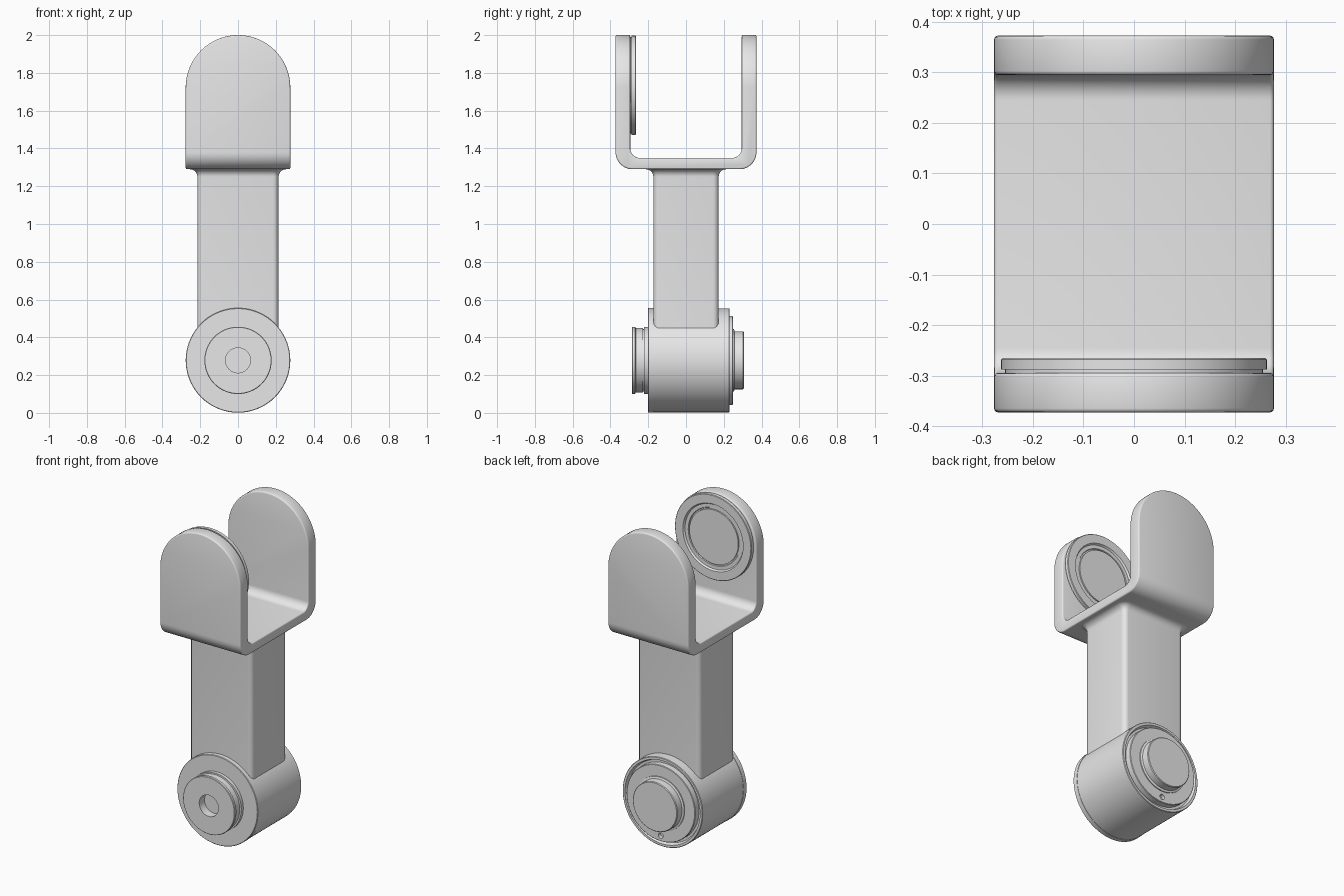
import bpy, bmesh
from math import sin, cos, pi, radians

cube = bpy.data.objects.get("Cube")
if cube:
    bpy.data.objects.remove(cube, do_unlink=True)

grey = bpy.data.materials.new("plain grey")
grey.use_nodes = True
grey.diffuse_color = (0.8, 0.8, 0.8, 1)
grey.node_tree.nodes["Principled BSDF"].inputs["Base Color"].default_value = (0.8, 0.8, 0.8, 1)

HUB_Z = 0.278      # pivot height
W = 0.277          # half width of the fork and hub radius


def arc(cx, cy, r, start, end, n=12):
    angles = [radians(start + (end - start) * i / n) for i in range(n + 1)]
    return [(cx + r * cos(a), cy + r * sin(a)) for a in angles]


def loft(name, rings):
    """Closed solid through rings of equal vertex count."""
    bm = bmesh.new()
    loops = [[bm.verts.new(p) for p in ring] for ring in rings]
    n = len(loops[0])
    for a, b in zip(loops, loops[1:]):
        for i in range(n):
            j = (i + 1) % n
            bm.faces.new((a[i], a[j], b[j], b[i]))
    bm.faces.new(loops[0])
    bm.faces.new(loops[-1])
    bmesh.ops.recalc_face_normals(bm, faces=bm.faces)
    mesh = bpy.data.meshes.new(name)
    bm.to_mesh(mesh)
    bm.free()
    mesh.materials.append(grey)
    obj = bpy.data.objects.new(name, mesh)
    bpy.context.collection.objects.link(obj)
    return obj


def lathe(name, profile, cz=HUB_Z, n=72):
    """Turn (radius, y) points about a horizontal y axis."""
    turn = [2 * pi * i / n for i in range(n)]
    return loft(name, [[(r * cos(a), y, cz + r * sin(a)) for a in turn] for r, y in profile])


def activate(obj):
    bpy.ops.object.select_all(action='DESELECT')
    obj.select_set(True)
    bpy.context.view_layer.objects.active = obj


def boolean(obj, cutter, operation):
    mod = obj.modifiers.new("cut", 'BOOLEAN')
    mod.operation, mod.object, mod.solver = operation, cutter, 'EXACT'
    activate(obj)
    bpy.ops.object.modifier_apply(modifier=mod.name)
    bpy.data.objects.remove(cutter, do_unlink=True)


def bevel(obj, width):
    mod = obj.modifiers.new("soft edge", 'BEVEL')
    mod.width, mod.segments = width, 3
    mod.limit_method, mod.angle_limit = 'ANGLE', radians(40)
    activate(obj)
    bpy.ops.object.modifier_apply(modifier=mod.name)


# Fork: U-shaped channel trimmed to a round-topped outline
channel = ([(-0.373, 2.1)] + arc(-0.283, 1.38, 0.09, 180, 270)
           + arc(0.283, 1.38, 0.09, 270, 360) + [(0.373, 2.1), (0.295, 2.1)]
           + arc(0.245, 1.4, 0.05, 360, 270) + arc(-0.245, 1.4, 0.05, 270, 180)
           + [(-0.295, 2.1)])
fork = loft("fork", [[(x, y, z) for y, z in channel] for x in (-0.4, 0.4)])
outline = [(-W, 1), (W, 1)] + arc(0, 2 - W, W, 0, 180, 48)
trimmer = loft("fork_trimmer", [[(x, y, z) for x, z in outline] for y in (-0.5, 0.5)])
boolean(fork, trimmer, 'INTERSECT')
bevel(fork, 0.008)

# Stem: rounded bar that flares into the fork
def rounded_section(grow, z, hx=0.215, hy=0.173, r=0.03):
    hx, hy, r = hx + grow, hy + grow, r + grow
    points = []
    for sx, sy, start in ((1, 1, 0), (-1, 1, 90), (-1, -1, 180), (1, -1, 270)):
        points += arc(sx * (hx - r), sy * (hy - r), r, start, start + 90, 6)
    return [(x, y, z) for x, y in points]


flare = [rounded_section(0.04 * (1 - cos(a)), 1.25 + 0.04 * sin(a))
         for a in (i * pi / 16 for i in range(9))]
stem = loft("stem", [rounded_section(0, HUB_Z)] + flare + [rounded_section(0.04, 1.3)])

# Hub barrel with a grooved rear rim
barrel = lathe("hub_barrel", [(W - 0.002, -0.17), (W - 0.002, 0.228), (W - 0.005, 0.231),
                              (0.258, 0.231), (0.25, 0.21)])
front_cap = lathe("hub_front_cap", [(W - 0.003, -0.202), (W, -0.199), (W, -0.17)])

# Stepped front boss with a blind centre hole
front_boss = lathe("front_boss", [(0.178, -0.195), (0.178, -0.222), (0.165, -0.222),
                                  (0.165, -0.227), (0.171, -0.227), (0.171, -0.266),
                                  (0.178, -0.27), (0.178, -0.284), (0.175, -0.287),
                                  (0.066, -0.287), (0.066, -0.235)])

# Rear plate with a small pin hole, and rear boss
rear_plate = lathe("rear_plate", [(0.236, 0.2), (0.236, 0.245), (0.233, 0.248), (0.02, 0.248)])
pin = lathe("pin_cutter", [(0.017, 0.225), (0.017, 0.3)], HUB_Z - 0.2, 24)
boolean(rear_plate, pin, 'DIFFERENCE')
rear_boss = lathe("rear_boss", [(0.165, 0.24), (0.165, 0.254), (0.153, 0.258),
                                (0.153, 0.302), (0.149, 0.306)])

# Bearing disc on the inside of the front fork arm
disc = lathe("inner_disc", [(0.255, -0.3), (0.255, -0.288), (0.263, -0.288), (0.263, -0.268),
                            (0.26, -0.265), (0.207, -0.265), (0.2, -0.276), (0.178, -0.276),
                            (0.175, -0.281), (0.168, -0.281), (0.168, -0.273)], 1.735)

for part in (fork, stem, barrel, front_cap, front_boss, rear_plate, rear_boss, disc):
    activate(part)
    bpy.ops.object.shade_smooth_by_angle(angle=radians(35))
